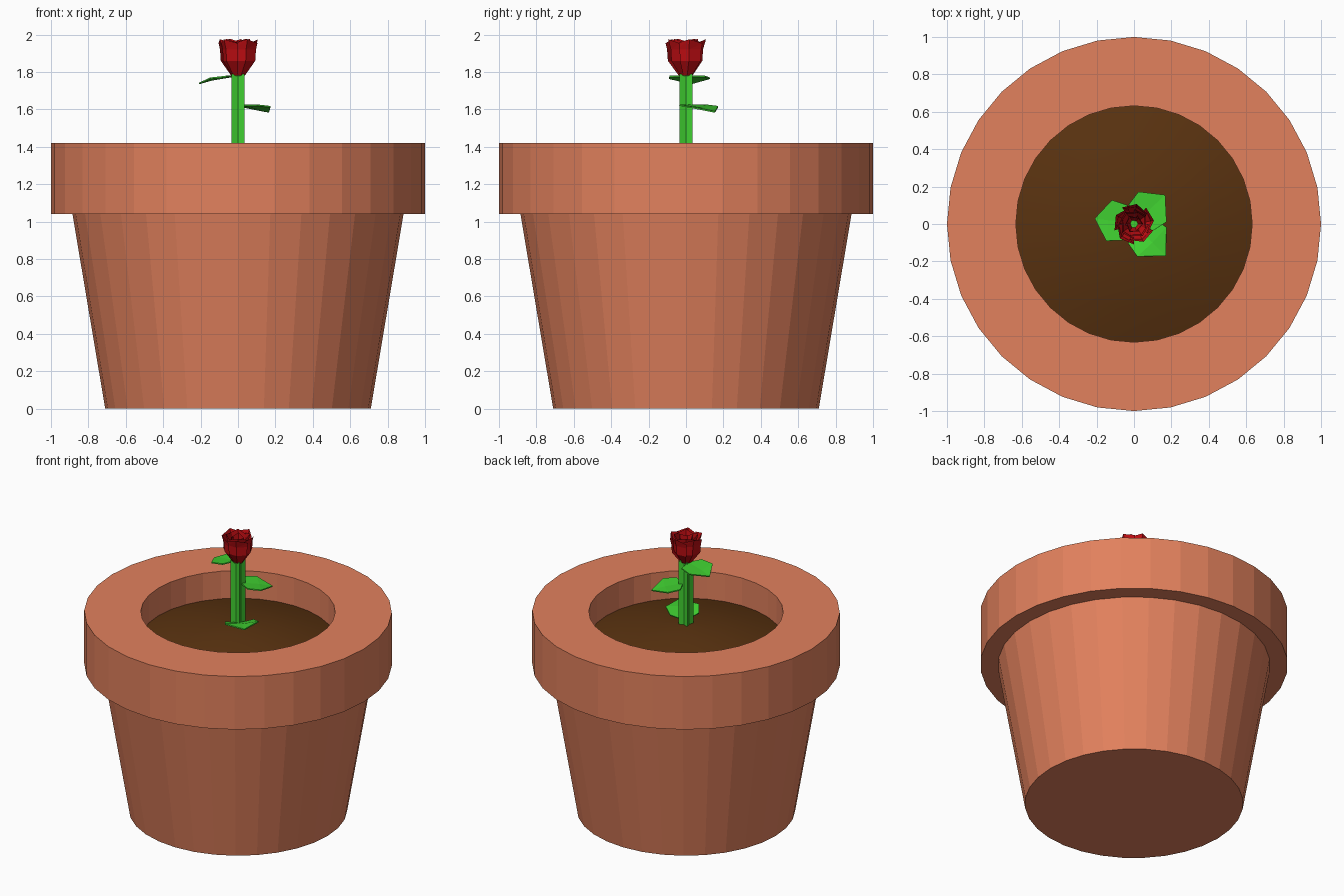
import bpy
from math import sin, cos, pi, radians

if "Cube" in bpy.data.objects:
    bpy.data.objects.remove(bpy.data.objects["Cube"])


def material(name, rgb):
    m = bpy.data.materials.new(name)
    m.diffuse_color = (*rgb, 1)
    m.use_nodes = True
    m.node_tree.nodes["Principled BSDF"].inputs["Base Color"].default_value = m.diffuse_color
    return m


CLAY = material("clay", (0.76, 0.22, 0.11))
SOIL = material("soil", (0.10, 0.032, 0.005))
GREEN = material("green", (0.05, 0.62, 0.03))
RED = material("red", (0.52, 0.004, 0.006))


def make(name, verts, faces, mat):
    me = bpy.data.meshes.new(name)
    me.from_pydata(verts, [], faces)
    me.materials.append(mat)
    me.update()
    ob = bpy.data.objects.new(name, me)
    bpy.context.collection.objects.link(ob)
    return ob


def lathe(name, profile, mat, n=32, cap_start=False, cap_end=False):
    verts = [(r * cos(2 * pi * i / n), r * sin(2 * pi * i / n), z)
             for r, z in profile for i in range(n)]
    faces = [(j * n + i, j * n + (i + 1) % n, (j + 1) * n + (i + 1) % n, (j + 1) * n + i)
             for j in range(len(profile) - 1) for i in range(n)]
    if cap_start:
        faces.append(tuple(reversed(range(n))))
    if cap_end:
        faces.append(tuple(range((len(profile) - 1) * n, len(profile) * n)))
    return make(name, verts, faces, mat)


# Pot with overhanging rim, and a mounded soil surface
lathe("pot", [(0.71, 0), (0.885, 1.04), (1, 1.04), (1, 1.42), (0.632, 1.42), (0.632, 1.2)],
      CLAY, cap_start=True)
soil = lathe("soil", [(0.632, 1.222), (0.45, 1.275), (0.25, 1.315), (0.05, 1.335)],
             SOIL, cap_end=True)
for p in soil.data.polygons:
    p.use_smooth = True

# Stem: square section with creased sides
section = [(0.05 if k % 2 else 0.024, radians(45 * k)) for k in range(8)]
sv = [(r * cos(a), r * sin(a), z) for z in (1.3, 1.79) for r, a in section]
sf = [(k, (k + 1) % 8, 8 + (k + 1) % 8, 8 + k) for k in range(8)]
make("stem", sv, sf + [tuple(range(8, 16))], GREEN)


# Leaves: folded along the midrib, drooping or rising to the tip
def leaf(name, angle, z_base, z_mid, z_tip, length):
    a = radians(angle)
    shape = [(0.02, 0, z_base), (0.14, 0, z_mid - 0.008), (length, 0, z_tip)]
    for s in (1, -1):
        shape += [(0.05, s * 0.095, (z_base + z_mid) / 2 + 0.004), (0.135, s * 0.11, z_mid)]
    verts = [(u * cos(a) - v * sin(a), u * sin(a) + v * cos(a), z) for u, v, z in shape]
    faces = [(0, 1, 4, 3), (1, 2, 4), (0, 5, 6, 1), (1, 6, 2)]
    ob = make(name, verts, faces, GREEN)
    mod = ob.modifiers.new("thickness", 'SOLIDIFY')
    mod.thickness = 0.008


leaf("leaf_upper", 172, 1.782, 1.77, 1.742, 0.212)
leaf("leaf_middle", 43, 1.627, 1.618, 1.59, 0.228)
leaf("leaf_lower", -45, 1.35, 1.405, 1.405, 0.24)


# Rose: rings of overlapping cupped petals with pointed tops
def petal(name, angle, spread, size, top):
    rows = [(0.036, 0.0), (0.088, 0.4), (0.092, 0.72), (0.108, 1.0)]
    verts = []
    for r, t in rows:
        for c in (-1, 0, 1):
            a = radians(angle + c * spread)
            # one edge tucks inside the neighbouring petal
            rr = r * size * (1 + 0.1 * c)
            z = 1.782 + (top - 1.782) * t
            if t == 1 and c:
                z -= 0.022
                rr *= 0.92
            verts.append((rr * cos(a), rr * sin(a), z))
    faces = []
    for j in range(3):
        for c in range(2):
            i = j * 3 + c
            faces += [(i, i + 1, i + 4), (i, i + 4, i + 3)]
    make(name, verts, faces, RED)


for ring, (count, size, top, spread, turn) in enumerate([
        (5, 1.0, 1.975, 44, 10), (4, 0.74, 1.978, 54, 35), (3, 0.46, 1.965, 70, 0)]):
    for k in range(count):
        petal(f"petal_{ring}_{k}", turn + 360 * k / count, spread, size, top)

# Green base closing the bloom
lathe("bloom_base", [(0.034, 1.778), (0.03, 1.80)], GREEN, n=8, cap_start=True, cap_end=True)
